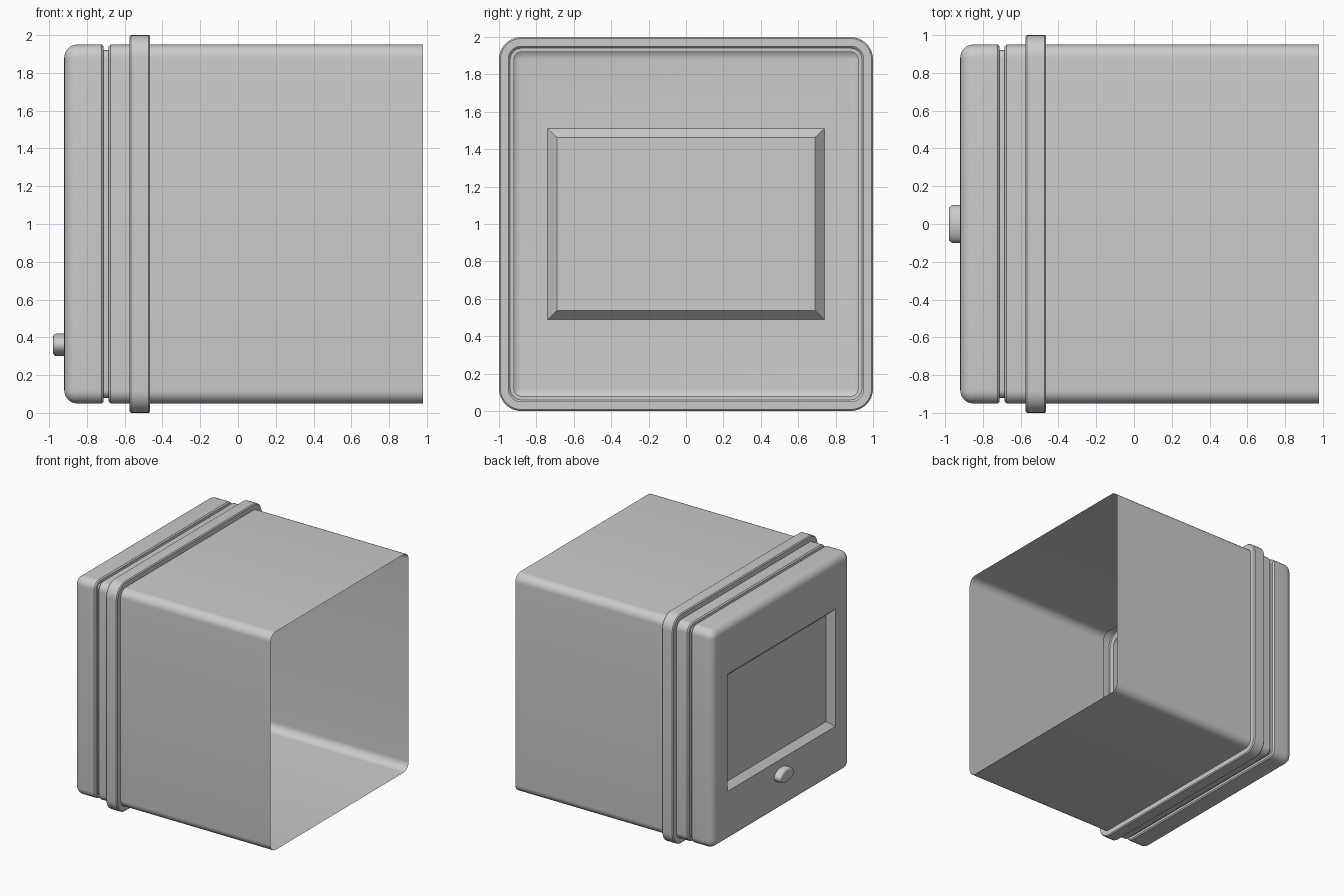
import bpy, bmesh, math

if "Cube" in bpy.data.objects:
    bpy.data.objects.remove(bpy.data.objects["Cube"])


def rounded_rect(x, hy, hz, r, cz=1.0, k=8):
    """Loop of points in the y-z plane; r = 0 gives plain corners."""
    pts = []
    for q, (sy, sz) in enumerate([(1, 1), (-1, 1), (-1, -1), (1, -1)]):
        for i in range(k + 1):
            a = math.pi / 2 * (q + i / k)
            pts.append((x, sy * (hy - r) + r * math.cos(a),
                        cz + sz * (hz - r) + r * math.sin(a)))
    return pts


def ellipse(x, ry, rz, cz, n=40):
    return [(x, ry * math.cos(2 * math.pi * i / n), cz + rz * math.sin(2 * math.pi * i / n))
            for i in range(n)]


def skin(name, loops):
    """Join successive loops with faces and cap the last one."""
    bm = bmesh.new()
    rings = [[bm.verts.new(p) for p in loop] for loop in loops]
    n = len(rings[0])
    for a, b in zip(rings, rings[1:]):
        for i in range(n):
            j = (i + 1) % n
            bm.faces.new((a[i], b[i], b[j], a[j]))
    bm.faces.new(rings[-1][::-1])
    bmesh.ops.remove_doubles(bm, verts=bm.verts, dist=0.0005)
    me = bpy.data.meshes.new(name)
    bm.to_mesh(me)
    bm.free()
    ob = bpy.data.objects.new(name, me)
    bpy.context.collection.objects.link(ob)
    bpy.ops.object.select_all(action='DESELECT')
    ob.select_set(True)
    bpy.context.view_layer.objects.active = ob
    bpy.ops.object.shade_smooth_by_angle(angle=math.radians(35))
    return ob


# Casing side profile (x, half size): open rear, raised flange, groove, front rim
profile = [(0.98, 0.95), (-0.465, 0.95), (-0.465, 0.992), (-0.473, 1.0),
           (-0.567, 1.0), (-0.575, 0.992), (-0.575, 0.95), (-0.675, 0.95),
           (-0.685, 0.94), (-0.685, 0.92), (-0.712, 0.92), (-0.712, 0.94),
           (-0.722, 0.95)]
R = 0.07
for i in range(9):
    a = math.pi / 2 * i / 8
    profile.append((-0.92 + R - R * math.sin(a), 0.95 - R + R * math.cos(a)))
loops = [rounded_rect(x, h, h, max(0, h - 0.88)) for x, h in profile]

# Recessed screen in the front panel
loops.append(rounded_rect(-0.92, 0.74, 0.51, 0))
loops.append(rounded_rect(-0.868, 0.69, 0.463, 0))
skin("casing", loops)

# Oval button below the screen
b = 0.022
button = [ellipse(-0.92, 0.1, 0.06, 0.36)]
for i in range(6):
    a = math.pi / 2 * i / 5
    d = b * (1 - math.cos(a))
    button.append(ellipse(-0.98 + b - b * math.sin(a), 0.1 - d, 0.06 - d, 0.36))
skin("button", button)
